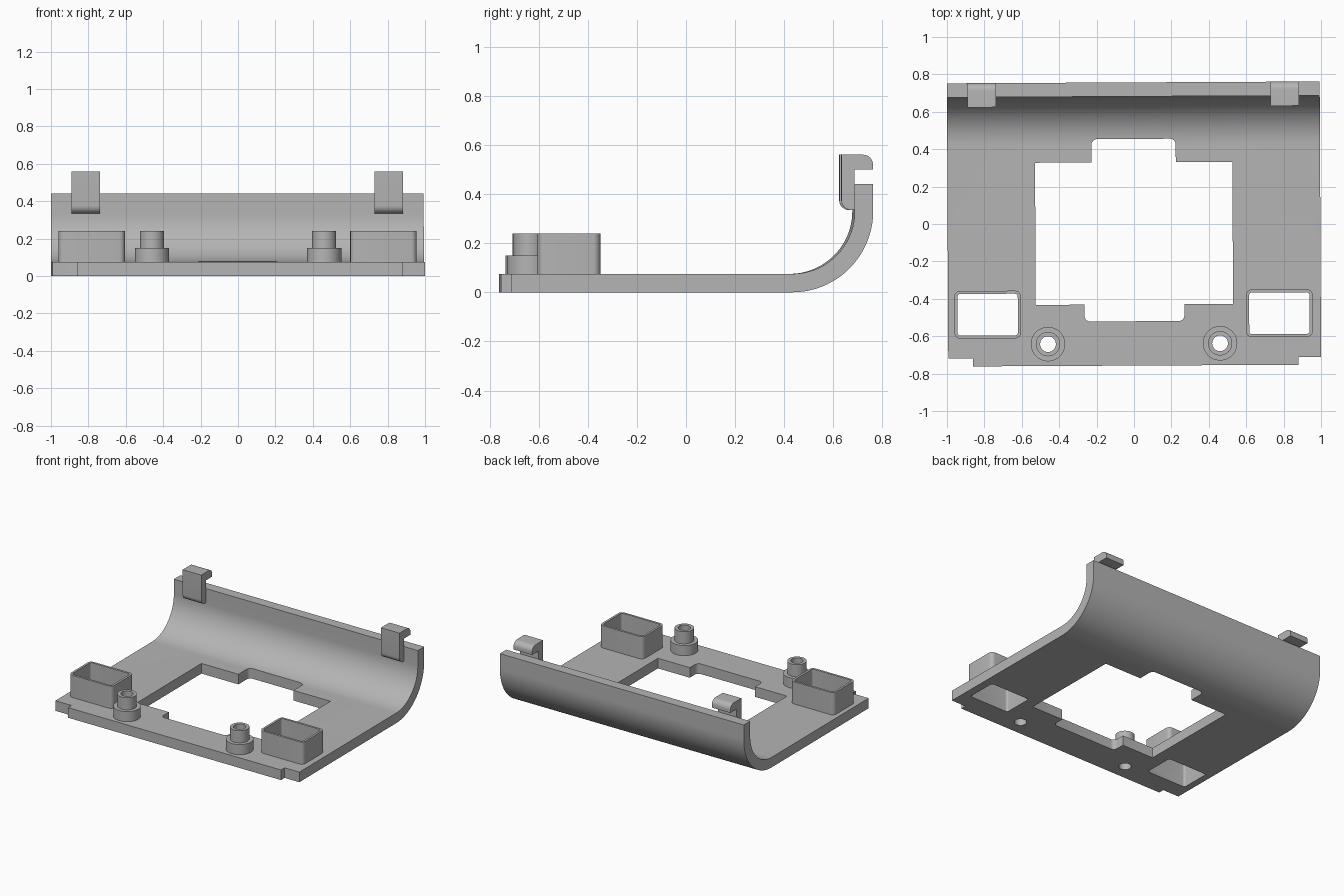
import bpy, bmesh, math
from mathutils import Matrix

cube = bpy.data.objects.get("Cube")
if cube:
    bpy.data.objects.remove(cube, do_unlink=True)

grey = bpy.data.materials.new("plain_grey")
grey.use_nodes = True
colour = (0.46, 0.46, 0.46, 1)
grey.diffuse_color = colour
grey.node_tree.nodes["Principled BSDF"].inputs["Base Color"].default_value = colour

SKEW = 0.005          # the whole part sits very slightly turned about z
THICK = 0.075
BACK, RIM = 0.757, 0.44
BEND = 0.33           # outer bend radius


def arc(cx, cy, r, a0, a1, n):
    return [(cx + r * math.cos(math.radians(a0 + (a1 - a0) * i / n)),
             cy + r * math.sin(math.radians(a0 + (a1 - a0) * i / n))) for i in range(n + 1)]


def rounded(cx, cy, w, d, r):
    pts = []
    for sx, sy, a in ((1, 1, 0), (-1, 1, 90), (-1, -1, 180), (1, -1, 270)):
        pts += arc(cx + sx * (w / 2 - r), cy + sy * (d / 2 - r), r, a, a + 90, 6)
    return pts


def circle(cx, cy, r):
    return arc(cx, cy, r, 0, 360, 48)[:-1]


def prism(name, outline, lo, hi, axis="z"):
    """Extrude an outline along z, or a (y, z) profile along x."""
    bm = bmesh.new()
    place = (lambda p: (p[0], p[1], lo)) if axis == "z" else (lambda p: (lo, p[0], p[1]))
    face = bm.faces.new([bm.verts.new(place(p)) for p in outline])
    new = bmesh.ops.extrude_face_region(bm, geom=[face])["geom"]
    step = (0, 0, hi - lo) if axis == "z" else (hi - lo, 0, 0)
    bmesh.ops.translate(bm, vec=step, verts=[v for v in new if isinstance(v, bmesh.types.BMVert)])
    bmesh.ops.recalc_face_normals(bm, faces=bm.faces)
    bm.transform(Matrix.Rotation(SKEW, 4, "Z"))
    mesh = bpy.data.meshes.new(name)
    bm.to_mesh(mesh)
    bm.free()
    mesh.materials.append(grey)
    obj = bpy.data.objects.new(name, mesh)
    bpy.context.collection.objects.link(obj)
    return obj


def activate(obj):
    bpy.ops.object.select_all(action="DESELECT")
    obj.select_set(True)
    bpy.context.view_layer.objects.active = obj


def cut(obj, cutter):
    activate(obj)
    mod = obj.modifiers.new("cut", "BOOLEAN")
    mod.operation = "DIFFERENCE"
    mod.solver = "EXACT"
    mod.object = cutter
    bpy.ops.object.modifier_apply(modifier=mod.name)


parts, cutters = [], []


def cutter(name, outline):
    obj = prism(name, outline, -0.1, 0.6)
    cutters.append(obj)
    return obj


# Base plate sweeping up into the back wall
cy = BACK - BEND
profile = [(-BACK, 0)] + arc(cy, BEND, BEND, -90, 0, 32) + [(BACK, RIM), (BACK - THICK, RIM)]
profile += arc(cy, BEND, BEND - THICK, 0, -90, 32) + [(-BACK, THICK)]
plate = prism("base_plate", profile, -0.9965, 0.9965, "x")
parts.append(plate)

# Notched front corners
for x in (-1.364, 1.376):
    cut(plate, cutter("corner_cutter", rounded(x, -0.965, 1.0, 0.5, 0.001)))

# Large opening with rounded front and back extensions
cut(plate, cutter("opening_cutter", rounded(0, -0.05, 1.055, 0.76, 0.003)))
cut(plate, cutter("back_cutter", rounded(0, 0.28, 0.45, 0.35, 0.03)))
cut(plate, cutter("front_cutter", rounded(0, -0.37, 0.534, 0.3, 0.03)))

for side, box_x, boss_x, hook_x in (("right", -0.785, -0.463, -0.811), ("left", 0.775, 0.457, 0.809)):
    # Open rectangular socket
    box = prism(side + "_socket", rounded(box_x, -0.481, 0.355, 0.255, 0.03), THICK, 0.24)
    hole = cutter("socket_cutter", rounded(box_x, -0.481, 0.323, 0.223, 0.016))
    cut(plate, hole)
    cut(box, hole)

    # Stepped screw boss
    collar = prism(side + "_boss_collar", circle(boss_x, -0.64, 0.092), THICK, 0.15)
    post = prism(side + "_boss_post", circle(boss_x, -0.64, 0.065), 0.15, 0.24)
    hole = cutter("screw_cutter", circle(boss_x, -0.64, 0.042))
    for obj in (plate, collar, post):
        cut(obj, hole)

    # Clip hooked over the rim
    inner = BACK - THICK
    clip = [(inner, 0.335)] + arc(0.668, 0.375, 0.04, 270, 180, 8) + [(0.628, 0.56)]
    clip += arc(BACK - 0.04, 0.52, 0.04, 90, 0, 8) + [(BACK, 0.5), (inner, 0.5)]
    hook = prism(side + "_clip", clip, hook_x - 0.076, hook_x + 0.076, "x")
    parts += [box, collar, post, hook]

for obj in cutters:
    bpy.data.objects.remove(obj, do_unlink=True)

for obj in parts:
    activate(obj)
    bpy.ops.object.shade_smooth_by_angle(angle=math.radians(30))
